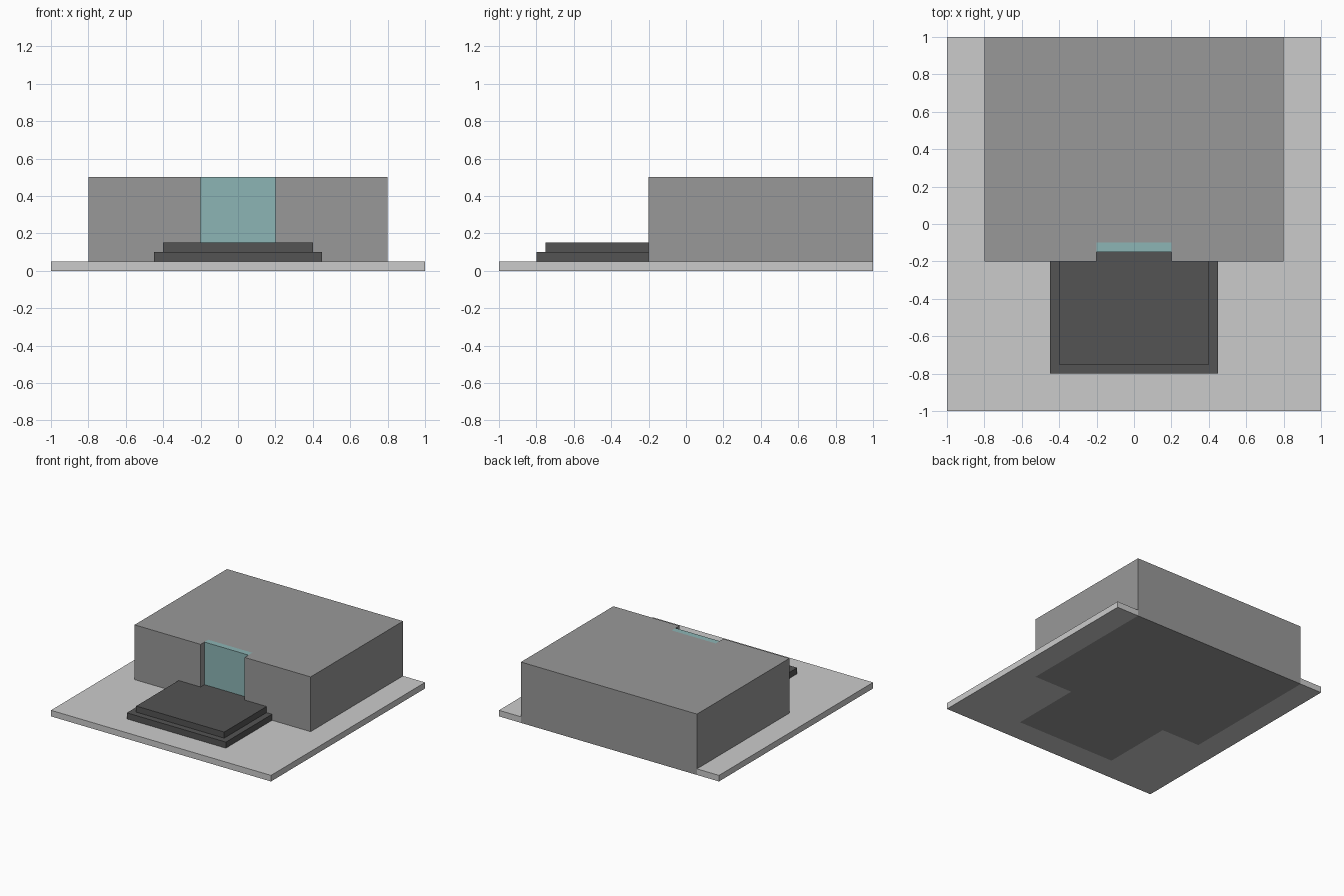
import bpy, bmesh

if "Cube" in bpy.data.objects:
    bpy.data.objects.remove(bpy.data.objects["Cube"])


def material(name, r, g, b):
    m = bpy.data.materials.new(name)
    m.diffuse_color = (r, g, b, 1)
    m.use_nodes = True
    m.node_tree.nodes["Principled BSDF"].inputs["Base Color"].default_value = m.diffuse_color
    return m


LIGHT = material("light grey paving", 0.60, 0.60, 0.60)
MID = material("mid grey wall", 0.318, 0.318, 0.318)
DARK = material("dark grey step", 0.087, 0.087, 0.087)
TEAL = material("pale teal glass", 0.262, 0.46, 0.46)


def prism(name, half, z0, z1, mat):
    """Extrude a plan outline; 'half' is its right side from front to back."""
    outline = half + [(-x, y) for x, y in reversed(half)]
    bm = bmesh.new()
    face = bm.faces.new([bm.verts.new((x, y, z0)) for x, y in outline])
    top = bmesh.ops.extrude_face_region(bm, geom=[face])["geom"]
    verts = [g for g in top if isinstance(g, bmesh.types.BMVert)]
    bmesh.ops.translate(bm, verts=verts, vec=(0, 0, z1 - z0))
    bmesh.ops.recalc_face_normals(bm, faces=bm.faces)
    mesh = bpy.data.meshes.new(name)
    bm.to_mesh(mesh)
    bm.free()
    mesh.materials.append(mat)
    obj = bpy.data.objects.new(name, mesh)
    bpy.context.collection.objects.link(obj)
    return obj


# paved ground slab, wrapping around the building and porch footprint
prism("ground_slab", [(1, -1), (1, 1), (0.8, 1), (0.8, -0.2),
                      (0.45, -0.2), (0.45, -0.8)], 0, 0.05, LIGHT)

# main block, with a full-height entrance recess in the front
prism("building", [(0.2, -0.1), (0.2, -0.2), (0.8, -0.2), (0.8, 1)], 0, 0.5, MID)

# foundation below the porch, then two steps reaching to the glass
prism("porch_foundation", [(0.45, -0.8), (0.45, -0.2), (0.2, -0.2), (0.2, -0.1)],
      0, 0.05, MID)
prism("lower_step", [(0.45, -0.8), (0.45, -0.2), (0.2, -0.2), (0.2, -0.15)],
      0.05, 0.1, DARK)
prism("upper_step", [(0.4, -0.75), (0.4, -0.2), (0.2, -0.2), (0.2, -0.15)],
      0.1, 0.15, DARK)

# tall glass entrance at the back of the recess
prism("glass_entrance", [(0.2, -0.15), (0.2, -0.1)], 0.05, 0.5, TEAL)
